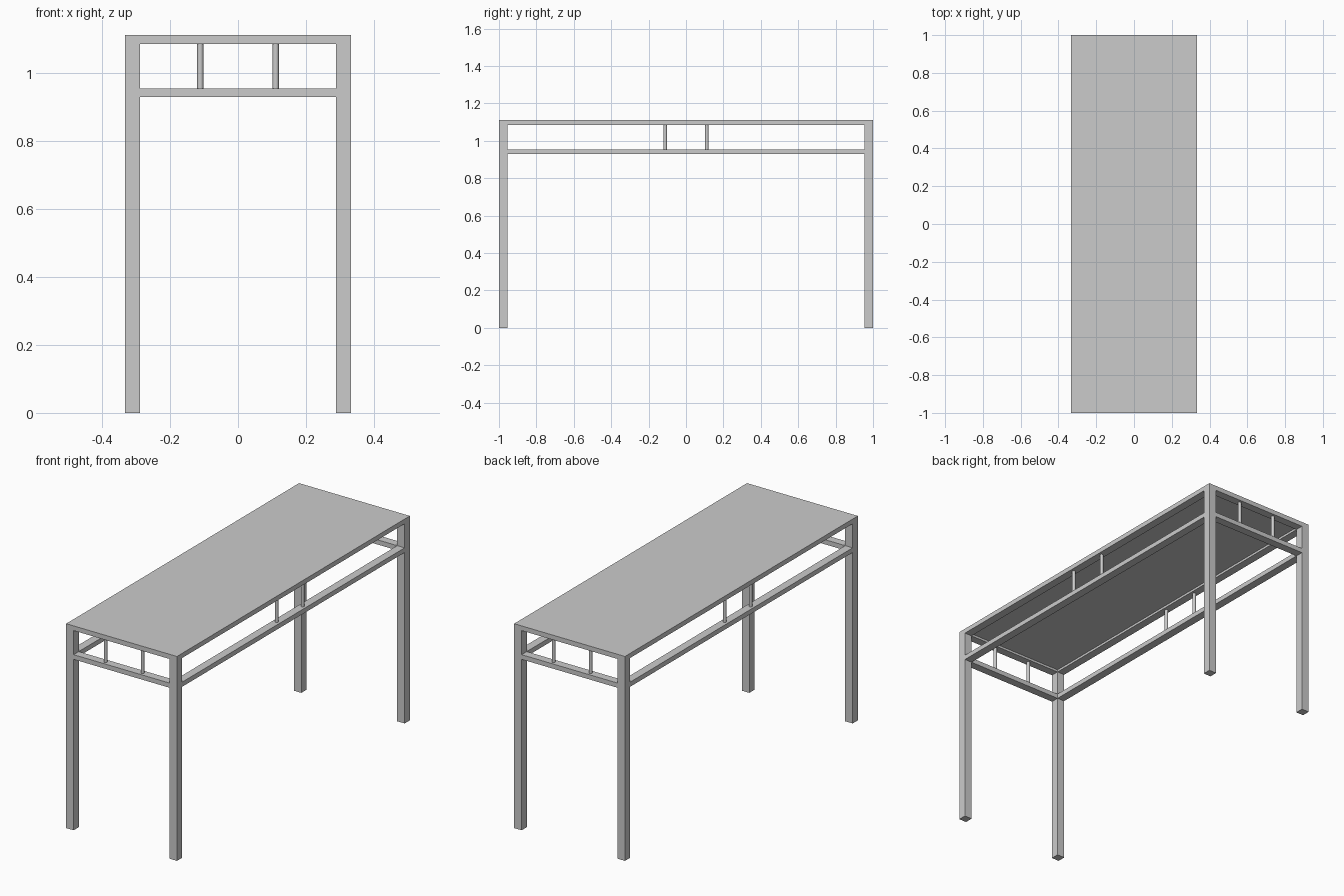
import bpy
import bmesh
from mathutils import Matrix, Vector

cube = bpy.data.objects.get("Cube")
if cube:
    bpy.data.objects.remove(cube, do_unlink=True)

# Overall sizes
HALF_X, HALF_Y, HEIGHT = 0.333, 1.0, 1.111
LEG = 0.0445          # square leg and rail width
RAIL = 0.0255         # rail height
PANEL = 0.013         # thickness of the table top
LOW_RAIL_Z = 0.929    # underside of the lower rails
SPINDLE_X, SPINDLE_R = 0.111, 0.009

grey = bpy.data.materials.new("plain grey")
grey.use_nodes = True
colour = (0.6, 0.6, 0.6, 1)
grey.diffuse_color = colour
grey.node_tree.nodes["Principled BSDF"].inputs["Base Color"].default_value = colour


def finish(name, bm):
    mesh = bpy.data.meshes.new(name)
    bm.to_mesh(mesh)
    bm.free()
    mesh.materials.append(grey)
    obj = bpy.data.objects.new(name, mesh)
    bpy.context.collection.objects.link(obj)
    return obj


def box(name, low, high):
    low, high = Vector(low), Vector(high)
    bm = bmesh.new()
    place = Matrix.Translation((low + high) / 2) @ Matrix.Diagonal((high - low).to_4d())
    bmesh.ops.create_cube(bm, size=1, matrix=place)
    return finish(name, bm)


def spindle(name, x, y, low, high):
    bm = bmesh.new()
    bmesh.ops.create_cone(bm, cap_ends=True, segments=16, radius1=SPINDLE_R,
                          radius2=SPINDLE_R, depth=high - low,
                          matrix=Matrix.Translation((x, y, (low + high) / 2)))
    obj = finish(name, bm)
    bpy.ops.object.select_all(action='DESELECT')
    obj.select_set(True)
    bpy.context.view_layer.objects.active = obj
    bpy.ops.object.shade_smooth_by_angle()


# Table top
under = HEIGHT - PANEL
box("table_top", (-HALF_X, -HALF_Y, under), (HALF_X, HALF_Y, HEIGHT))

inner_x, inner_y = HALF_X - LEG, HALF_Y - LEG
mid_x, mid_y = HALF_X - LEG / 2, HALF_Y - LEG / 2
rails = {"upper": (HEIGHT - RAIL, under), "lower": (LOW_RAIL_Z, LOW_RAIL_Z + RAIL)}
gap = (LOW_RAIL_Z + RAIL, HEIGHT - RAIL)

# Legs
for side, sx in (("left", 1), ("right", -1)):
    for end, sy in (("front", -1), ("back", 1)):
        x, y = sx * mid_x, sy * mid_y
        box(f"{end}_{side}_leg", (x - LEG / 2, y - LEG / 2, 0),
            (x + LEG / 2, y + LEG / 2, under))

# Long side rails and their spindles
for side, s in (("left", 1), ("right", -1)):
    x = s * mid_x
    for level, (z0, z1) in rails.items():
        box(f"{side}_{level}_rail", (x - LEG / 2, -inner_y, z0), (x + LEG / 2, inner_y, z1))
    for end, t in (("front", -1), ("back", 1)):
        spindle(f"{side}_{end}_spindle", x, t * SPINDLE_X, *gap)

# Short end rails and their spindles
for end, s in (("front", -1), ("back", 1)):
    y = s * mid_y
    for level, (z0, z1) in rails.items():
        box(f"{end}_{level}_rail", (-inner_x, y - LEG / 2, z0), (inner_x, y + LEG / 2, z1))
    for side, t in (("left", 1), ("right", -1)):
        spindle(f"{end}_{side}_spindle", t * SPINDLE_X, y, *gap)
